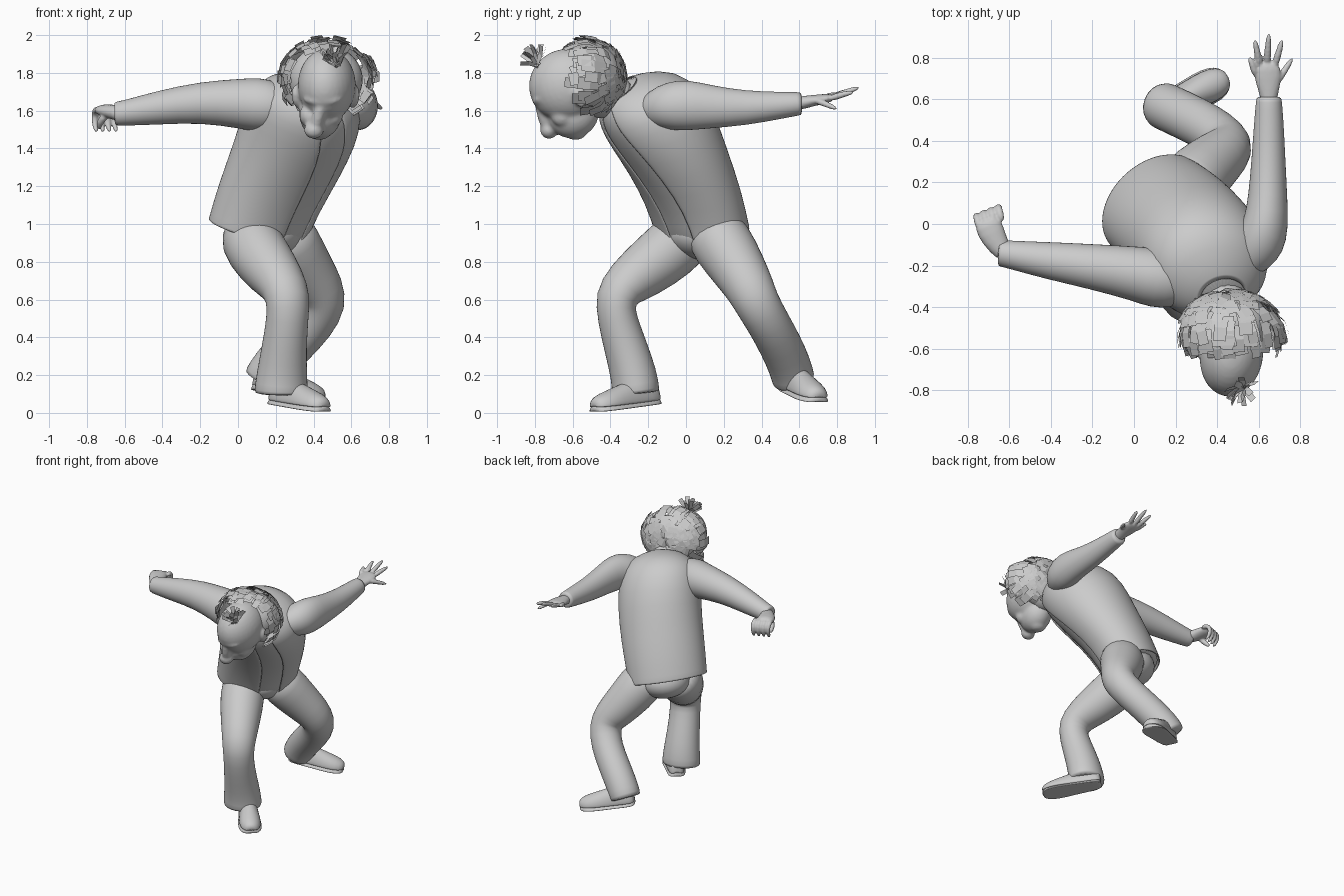
import bpy, math, random
from mathutils import Vector as V

if "Cube" in bpy.data.objects:
    bpy.data.objects.remove(bpy.data.objects["Cube"])

random.seed(4)
Z = V((0, 0, 1))


def add(name, verts, faces, smooth=True, subsurf=0, thick=0):
    me = bpy.data.meshes.new(name)
    me.from_pydata([tuple(v) for v in verts], [], faces)
    me.update()
    ob = bpy.data.objects.new(name, me)
    bpy.context.collection.objects.link(ob)
    for p in me.polygons:
        p.use_smooth = smooth
    if thick:
        m = ob.modifiers.new("thickness", 'SOLIDIFY')
        m.thickness = thick
    if subsurf:
        m = ob.modifiers.new("smooth", 'SUBSURF')
        m.levels = m.render_levels = subsurf
    return ob


def loft(name, rings, n=16, lo=0.0, hi=2 * math.pi, flat=False, thick=0, subsurf=1):
    """Skin rings given as (centre, U, W); lo..hi leaves an opening."""
    full = hi - lo > 6.28
    verts, faces = [], []
    for c, u, w in rings:
        for i in range(n):
            t = lo + (hi - lo) * i / (n if full else n - 1)
            s = math.cos(t)
            verts.append(c + u * math.sin(t) + w * (max(s, -0.05) if flat else s))
    for r in range(len(rings) - 1):
        for i in range(n if full else n - 1):
            j = (i + 1) % n
            faces.append((r * n + i, r * n + j, r * n + n + j, r * n + n + i))
    if full:
        faces += [tuple(range(n))[::-1], tuple(range(len(verts) - n, len(verts)))]
    return add(name, verts, faces, subsurf=subsurf, thick=thick)


def tube(name, pts, n=14, ref=Z):
    """Limb through (x, y, z, radius[, vertical radius])."""
    P = [V(p[:3]) for p in pts]
    rings = []
    for i, p in enumerate(pts):
        d = (P[min(i + 1, len(P) - 1)] - P[max(i - 1, 0)]).normalized()
        u = d.cross(ref).normalized()
        rings.append((P[i], u * p[3], u.cross(d) * p[-1]))
    return loft(name, rings, n)


def ball(name, c, r, rot=(0, 0, 0)):
    bpy.ops.mesh.primitive_uv_sphere_add(segments=32, ring_count=18, location=c, rotation=rot)
    ob = bpy.context.object
    ob.name, ob.scale = name, r
    bpy.ops.object.shade_smooth()
    return ob


def blend(name, parts, voxel, smooth):
    """Fuse overlapping parts into one soft skin."""
    bpy.ops.object.select_all(action='DESELECT')
    for p in parts:
        p.select_set(True)
    bpy.context.view_layer.objects.active = parts[0]
    bpy.ops.object.convert(target='MESH')
    bpy.ops.object.join()
    ob = bpy.context.object
    ob.name = name
    bpy.ops.object.transform_apply(location=True, rotation=True, scale=True)
    m = ob.modifiers.new("fuse", 'REMESH')
    m.mode, m.voxel_size, m.use_smooth_shade = 'VOXEL', voxel, True
    m = ob.modifiers.new("soften", 'SMOOTH')
    m.factor, m.iterations = .5, smooth


# Torso: tilted rings (x, y, z, width, depth, forward tilt, turn in degrees)
body = [(.10, .09, .955, .292, .222, .34, 42), (.105, .085, .975, .29, .222, .34, 42),
        (.165, .04, 1.14, .30, .235, .36, 41), (.255, -.04, 1.33, .305, .262, .42, 36),
        (.33, -.13, 1.52, .31, .295, .52, 28), (.37, -.215, 1.635, .295, .275, .65, 20),
        (.40, -.285, 1.69, .235, .215, .72, 20), (.43, -.36, 1.715, .11, .11, .8, 20)]


def torso(k):
    out = []
    for x, y, z, a, b, s, turn in body:
        co, si = math.cos(math.radians(turn)), math.sin(math.radians(turn))
        u = V((co, si, -.12)).normalized()
        f = V((si, -co, -s)).normalized()
        out.append((V((x, y, z)), u * a * k, f * b * k))
    return out


loft("shirt", torso(.95), 32)
loft("jacket", torso(1.0), 36, lo=.5, hi=2 * math.pi - .03, thick=.012)
ball("pelvis", (.14, .09, .95), (.2, .2, .14))
tube("neck", [(.42, -.3, 1.66, .1), (.43, -.36, 1.68, .11), (.45, -.44, 1.67, .115), (.46, -.56, 1.66, .11)])

# Sleeves
tube("right_sleeve", [(.3, -.28, 1.61, .08), (.2, -.275, 1.62, .135), (.1, -.26, 1.632, .146),
                      (.02, -.24, 1.637, .134), (-.2, -.205, 1.645, .11), (-.42, -.175, 1.615, .09),
                      (-.58, -.15, 1.59, .07), (-.645, -.14, 1.583, .064), (-.655, -.14, 1.583, .06)], 20)
tube("left_sleeve", [(.5, -.25, 1.58, .05), (.565, -.16, 1.61, .105), (.61, -.085, 1.625, .125, .13),
                     (.637, 0, 1.63, .11, .138), (.645, .13, 1.62, .095, .115), (.648, .32, 1.613, .082, .092),
                     (.65, .52, 1.63, .07), (.65, .6, 1.637, .062), (.65, .615, 1.637, .06)], 20)

# Hands
hand = [tube("palm", [(.65, .57, 1.635, .04), (.65, .63, 1.645, .045, .034),
                      (.645, .71, 1.66, .073, .028), (.64, .785, 1.67, .06, .023)])]
spread = [(.59, .71, .555, .81, 1.69), (.61, .745, .58, .895, 1.715), (.64, .755, .65, .925, 1.725),
          (.675, .75, .716, .895, 1.70), (.68, .67, .768, .805, 1.605)]
for x, y, x2, y2, z2 in spread:
    hand.append(tube("finger", [(x, y, 1.66, .02), ((x + x2) / 2, (y + y2) / 2, (1.67 + z2) / 2, .019),
                                (x2, y2, z2, .012)], 8))
blend("left_hand", hand, .007, 3)

hand = [tube("palm", [(-.61, -.155, 1.583, .045), (-.65, -.11, 1.59, .052, .04),
                      (-.69, -.04, 1.6, .07, .036), (-.715, .03, 1.605, .066, .028)])]
for i in range(4):
    x, y = -.755 + i * .035, .005 + i * .014
    hand.append(tube("finger", [(x + .015, y - .04, 1.605, .019), (x, y + .015, 1.605, .021),
                                (x - .004, y + .04, 1.57, .019), (x - .004, y + .03, 1.52, .016),
                                (x + .008, y, 1.485, .012)], 8, V((1, 0, 0))))
hand.append(tube("thumb", [(-.69, -.09, 1.585, .024), (-.735, -.06, 1.54, .022), (-.735, -.02, 1.5, .014)], 8))
blend("right_hand", hand, .007, 3)

# Trouser legs
AX = V((1, .2, 0))
tube("right_leg", [(.05, .06, .98, .13), (.06, -.02, .92, .165), (.135, -.15, .805, .16),
                   (.23, -.31, .69, .132), (.268, -.378, .61, .113, .118), (.262, -.365, .5, .105, .112),
                   (.245, -.32, .35, .115, .12), (.232, -.275, .2, .124, .136), (.228, -.266, .11, .128, .145),
                   (.228, -.265, .10, .125, .142)], 20, AX)
tube("left_leg", [(.22, .12, 1.0, .15), (.27, .19, .9, .17), (.36, .28, .76, .148),
                  (.44, .345, .65, .13), (.462, .375, .58, .12), (.40, .44, .47, .115),
                  (.29, .5, .36, .116), (.185, .55, .25, .116), (.14, .57, .175, .115),
                  (.135, .572, .165, .11)], 20, AX)


# Shoes: flat-bottomed upper on a sole
def shoe(name, heel, toe):
    h, t = V(heel), V(toe)
    d = (t - h).normalized()
    side = d.cross(Z).normalized()
    up = side.cross(d)
    prof = [(0, .03, .07), (.04, .058, .11), (.3, .066, .13), (.52, .074, .105),
            (.75, .084, .08), (.92, .07, .06), (1, .035, .035)]
    for part, kw, kh, off in (("upper", 1, 1, .025), ("sole", 1.1, 0, 0)):
        loft(f"{name}_{part}", [(h.lerp(t, s) + up * off, side * w * kw, up * (b if kh else .035))
                                for s, w, b in prof], 16, flat=True)


shoe("right_shoe", (.185, -.15, .05), (.46, -.49, .006))
shoe("left_shoe", (.08, .53, .125), (.45, .705, .055))

# Head: skull, jaw and features fused into one skin
head = [ball("skull", (.47, -.63, 1.735), (.152, .203, .192), (.25, 0, -.15)),
        ball("jaw", (.437, -.60, 1.585), (.112, .14, .13), (.3, 0, -.15)),
        ball("brow", (.45, -.755, 1.665), (.105, .06, .035), (.4, 0, -.15)),
        ball("chin", (.43, -.585, 1.49), (.065, .06, .045)),
        ball("mouth", (.42, -.655, 1.505), (.065, .04, .03)),
        tube("nose_bridge", [(.445, -.76, 1.67, .025), (.44, -.775, 1.63, .028), (.425, -.755, 1.57, .034),
                             (.405, -.725, 1.5, .04)], ref=V((1, 0, 0))),
        ball("nose_tip", (.402, -.725, 1.497), (.052, .047, .046))]
for x, s in ((.315, -1), (.612, 1)):
    head.append(ball("ear", (x, -.575 + s * .02, 1.675), (.028, .045, .065), (.4, 0, s * .4)))
    head.append(ball("cheek", (.44 + s * .065, -.665 + s * .01, 1.575), (.05, .06, .06)))
blend("head", head, .011, 4)


# Hair strips: curved cards over the back and sides of the head
def strip(verts, faces, p, d, n, length, width, lift=.012):
    side = d.cross(n).normalized() * width / 2
    k = len(verts)
    for s, h in ((0, -.012), (.5, lift), (1, lift)):
        q = p + d * length * s + n * h
        verts += [q - side, q + side]
    faces += [(k, k + 1, k + 3, k + 2), (k + 2, k + 3, k + 5, k + 4)]


ball("hair_base", (.465, -.48, 1.765), (.195, .15, .18))
hc, hr = V((.465, -.50, 1.775)), V((.235, .175, .19))
fwd = V((.1, -1, -.1)).normalized()
verts, faces = [], []
count = 0
while count < 200:
    v = V([random.gauss(0, 1) for _ in range(3)]).normalized()
    f = v.dot(fwd)
    if f > .35 or v.z < -.8 or (v.z < -.35 and v.y < -.1):
        continue
    p = hc + V((v.x * hr.x, v.y * hr.y, v.z * hr.z))
    n = V((v.x / hr.x, v.y / hr.y, v.z / hr.z)).normalized()
    d = fwd + V([random.uniform(-.25, .25) for _ in range(3)])
    d = (d - n * d.dot(n)).normalized()
    front = f > -.25
    strip(verts, faces, p - d * .05, d, n, random.uniform(.11, .16) if front else random.uniform(.08, .11),
          random.uniform(.045, .07), random.uniform(.005, .03) if front else .012)
    count += 1
add("hair_strips", verts, faces, smooth=False)

# Forelock tuft
verts, faces = [], []
axis = V((.0, -.6, .7)).normalized()
for i in range(18):
    d = (axis + V([random.uniform(-.9, .9) for _ in range(3)])).normalized()
    n = d.cross(V((random.random(), random.random(), .3))).normalized()
    strip(verts, faces, V((.525, -.785, 1.845)), d, n, random.uniform(.09, .12), .032)
add("forelock", verts, faces, smooth=False)
